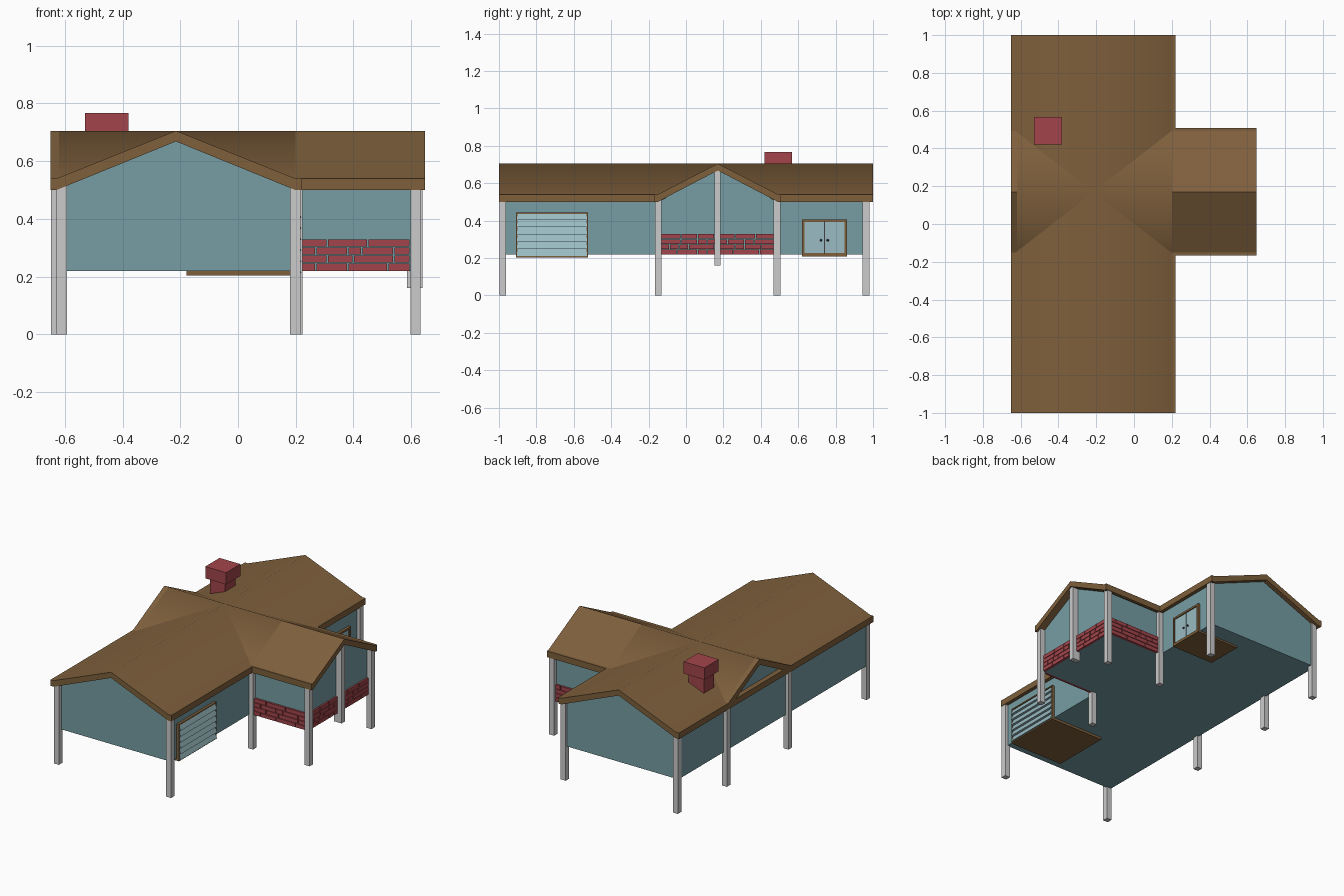
import bpy, bmesh, random
from mathutils import Vector

if "Cube" in bpy.data.objects:
    bpy.data.objects.remove(bpy.data.objects["Cube"])

random.seed(4)


def material(name, rgb):
    m = bpy.data.materials.new(name)
    m.diffuse_color = (*rgb, 1)
    m.use_nodes = True
    m.node_tree.nodes["Principled BSDF"].inputs["Base Color"].default_value = m.diffuse_color
    return m


BROWN = material("roof_brown", (0.21, 0.115, 0.045))
TEAL = material("wall_teal", (0.18, 0.34, 0.37))
PALE = material("door_blue", (0.32, 0.50, 0.54))
RED = material("brick_red", (0.36, 0.06, 0.07))
DARK = material("knob_dark", (0.05, 0.05, 0.05))


def finish(name, bm, mat=None):
    bmesh.ops.recalc_face_normals(bm, faces=bm.faces)
    me = bpy.data.meshes.new(name)
    bm.to_mesh(me)
    bm.free()
    ob = bpy.data.objects.new(name, me)
    bpy.context.collection.objects.link(ob)
    if mat:
        me.materials.append(mat)
    return ob


def add_box(bm, x, y, z):
    geo = bmesh.ops.create_cube(bm, size=1)
    for v in geo["verts"]:
        v.co = Vector([(r[0] + r[1]) / 2 + c * (r[1] - r[0])
                       for c, r in zip(v.co, (x, y, z))])


def box(name, x, y, z, mat=None):
    bm = bmesh.new()
    add_box(bm, x, y, z)
    return finish(name, bm, mat)


def prism(name, profile, axis, a, b, mat, smooth=False):
    """Extrude a (u, z) profile from a to b along x or y."""
    bm = bmesh.new()
    place = (lambda u, t, z: (t, u, z)) if axis == "x" else (lambda u, t, z: (u, t, z))
    rings = [[bm.verts.new(place(u, t, z)) for u, z in profile] for t in (a, b)]
    n = len(profile)
    bm.faces.new(rings[0])
    bm.faces.new(rings[1])
    for i in range(n):
        j = (i + 1) % n
        f = bm.faces.new((rings[0][i], rings[0][j], rings[1][j], rings[1][i]))
        f.smooth = smooth and i in (1, 2)
    return finish(name, bm, mat)


def roof_profile(c, w, flat):
    s = w - flat
    return [(c - w, 0.54), (c - s, 0.54), (c, 0.705), (c + s, 0.54), (c + w, 0.54),
            (c + w, 0.50), (c + s, 0.50), (c, 0.668), (c - s, 0.50), (c - w, 0.50)]


def wall_profile(c, w):
    return [(c - w, 0.22), (c - w, 0.505), (c, 0.674), (c + w, 0.505), (c + w, 0.22)]


# Walls: long main body and crossing wing
prism("main_walls", wall_profile(-0.215, 0.41), "y", -0.97, 0.97, TEAL)
prism("wing_walls", wall_profile(0.17, 0.31), "x", -0.621, 0.60, TEAL)

# Roofs
prism("main_roof", roof_profile(-0.215, 0.435, 0.022), "y", -1, 1, BROWN, True)
cross = roof_profile(0.17, 0.338, 0.016)
prism("cross_roof", cross, "x", -0.62, 0.20, BROWN, True)
prism("wing_roof", cross, "x", 0.20, 0.648, BROWN)
prism("rear_gable_roof", cross, "x", -0.65, -0.62, BROWN)

# Posts
P = 0.018
spots = [(-0.61, -0.98), (0.198, -0.98), (-0.61, 0.963), (0.198, 0.963),
         (-0.63, -0.148), (-0.63, 0.487), (0.206, -0.148), (0.206, 0.487),
         (0.615, -0.148), (0.615, 0.487)]
for i, (x, y) in enumerate(spots):
    box(f"post_{i + 1}", (x - P, x + P), (y - P, y + P), (0, 0.515))
box("ridge_post", (0.585, 0.64), (0.152, 0.185), (0.16, 0.675))


# Brick skirting on three sides of the wing
def brick_rows(name, start, end, place):
    bm = bmesh.new()
    for row in range(4):
        z = 0.22 + row * 0.0278
        u = start
        while u < end - 0.001:
            length = random.choice((0.05, 0.09, 0.11, 0.14))
            stop = end if end - u - length < 0.03 else u + length
            x, y = place(u, stop - 0.005)
            add_box(bm, x, y, (z, z + 0.0245))
            u = stop
    return finish(name, bm, RED)


brick_rows("bricks_wing_end", -0.135, 0.475, lambda a, b: ((0.595, 0.612), (a, b)))
brick_rows("bricks_wing_front", 0.222, 0.60, lambda a, b: ((a, b), (-0.153, -0.135)))
brick_rows("bricks_wing_back", 0.222, 0.60, lambda a, b: ((a, b), (0.475, 0.493)))

# Chimney with cap
box("chimney_stack", (-0.51, -0.40), (0.44, 0.545), (0.45, 0.70), RED)
box("chimney_cap", (-0.53, -0.38), (0.42, 0.567), (0.69, 0.767), RED)


# Door frames, with floor slabs reaching under the house
def frame(name, y0, y1, z0, z1, t, depth):
    bm = bmesh.new()
    x = (0.18, 0.212)
    add_box(bm, (0.212 - depth, 0.212), (y0, y1), (z0, z0 + 0.018))
    add_box(bm, x, (y0, y1), (z1 - t, z1))
    for a, b in ((y0, y0 + t), (y1 - t, y1)):
        add_box(bm, x, (a, b), (z0, z1))
    return finish(name, bm, BROWN)


frame("garage_frame", -0.91, -0.523, 0.204, 0.444, 0.008, 0.39)
frame("entry_frame", 0.62, 0.86, 0.208, 0.407, 0.013, 0.31)

# Garage door: overlapping slats
N, Z0, Z1 = 6, 0.212, 0.441
h = (Z1 - Z0) / N
slats = [(0.19, Z0)]
bm = bmesh.new()
for i in range(N):
    z = Z0 + i * h
    sec = [(0.19, z), (0.220, z), (0.204, z + h), (0.19, z + h)]
    a, b = [[bm.verts.new((x, y, zz)) for x, zz in sec] for y in (-0.903, -0.53)]
    bm.faces.new(a)
    bm.faces.new(b)
    for k in range(4):
        m = (k + 1) % 4
        bm.faces.new((a[k], a[m], b[m], b[k]))
finish("garage_door", bm, PALE)

# Double entry doors with knobs
for side, s in (("left", -1), ("right", 1)):
    ys = sorted((0.74 + s * 0.002, 0.74 + s * 0.107))
    box(f"entry_door_{side}", (0.18, 0.205), ys, (0.22, 0.394), PALE)
    bm = bmesh.new()
    bmesh.ops.create_icosphere(bm, subdivisions=1, radius=0.007)
    bmesh.ops.translate(bm, verts=bm.verts, vec=(0.211, 0.74 + s * 0.018, 0.295))
    finish(f"knob_{side}", bm, DARK)
box("entry_door_gap", (0.18, 0.2), (0.735, 0.745), (0.22, 0.394), DARK)
